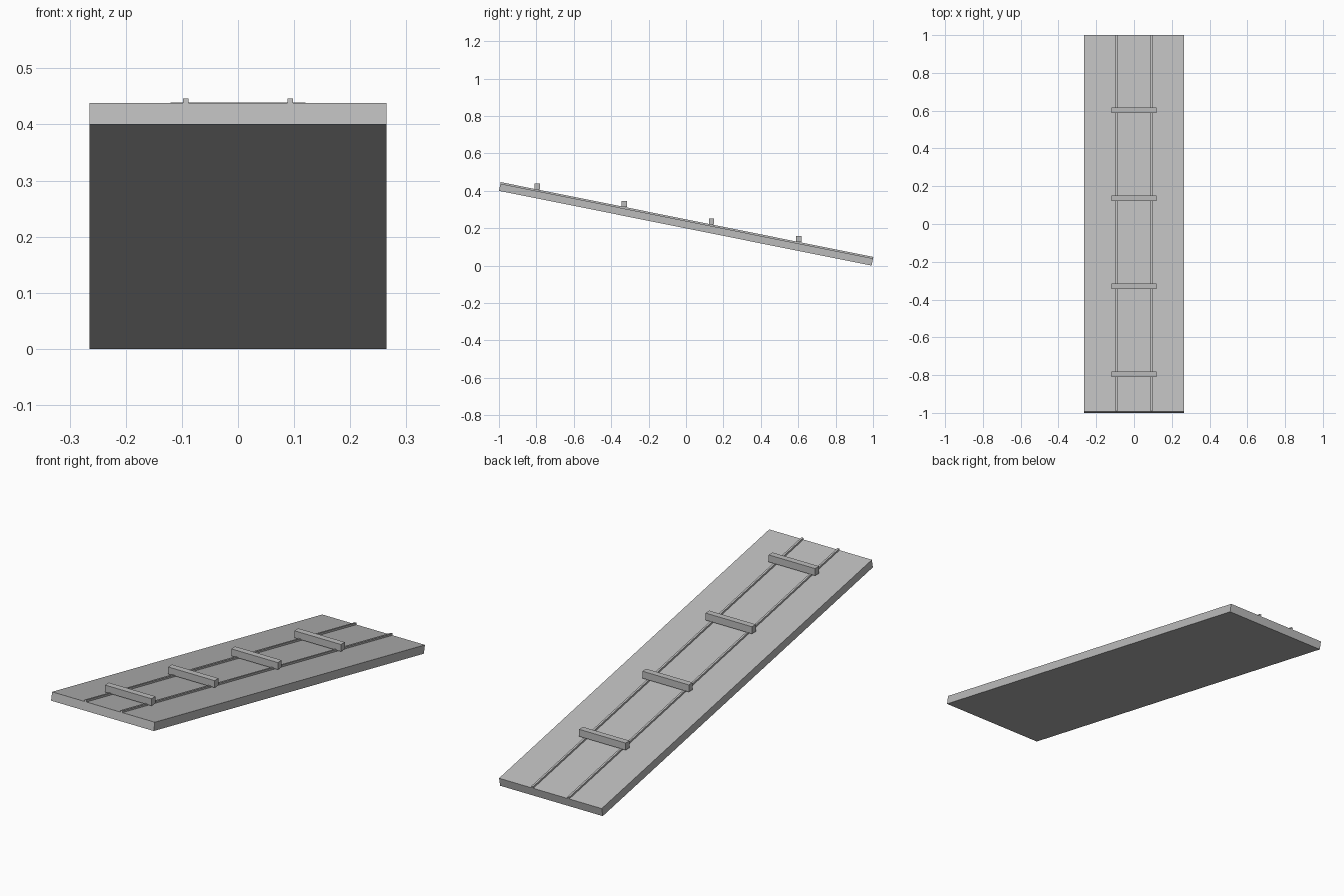
import bpy, math
from mathutils import Matrix, Vector

if "Cube" in bpy.data.objects:
    bpy.data.objects.remove(bpy.data.objects["Cube"])

grey = bpy.data.materials.new("plain grey")
grey.diffuse_color = (0.5, 0.5, 0.5, 1)
grey.use_nodes = True
grey.node_tree.nodes["Principled BSDF"].inputs["Base Color"].default_value = grey.diffuse_color

# Ramp frame: origin on the underside's front edge, running back and down
SLOPE = math.atan2(0.4, 1.9923)
LENGTH = math.hypot(0.4, 1.9923)
THICK = 0.0388
FRAME = Matrix.Translation((0, -1, 0.4)) @ Matrix.Rotation(-SLOPE, 4, 'X')


def box(name, center, size, frame=Matrix.Identity(4)):
    bpy.ops.mesh.primitive_cube_add(size=1)
    ob = bpy.context.object
    ob.name = name
    ob.data.transform(frame @ Matrix.Translation(center) @ Matrix.Diagonal((*size, 1)))
    ob.data.materials.append(grey)
    return ob


# Sloping board
box("ramp_board", (0, LENGTH / 2, THICK / 2), (0.53, LENGTH, THICK), FRAME)

# Two thin rails along the board
for side, x in (("left", -0.093), ("right", 0.093)):
    box("rail_" + side, (x, LENGTH / 2, THICK + 0.004), (0.0095, LENGTH, 0.009), FRAME)

# Four upright cross cleats resting on the rails
for i in range(4):
    y = -0.795 + i * 0.4657
    top = 0.439 - i * 0.4657 * math.tan(SLOPE)
    box(f"cleat_{i + 1}", (0, y, top - 0.0165), (0.24, 0.029, 0.033))
